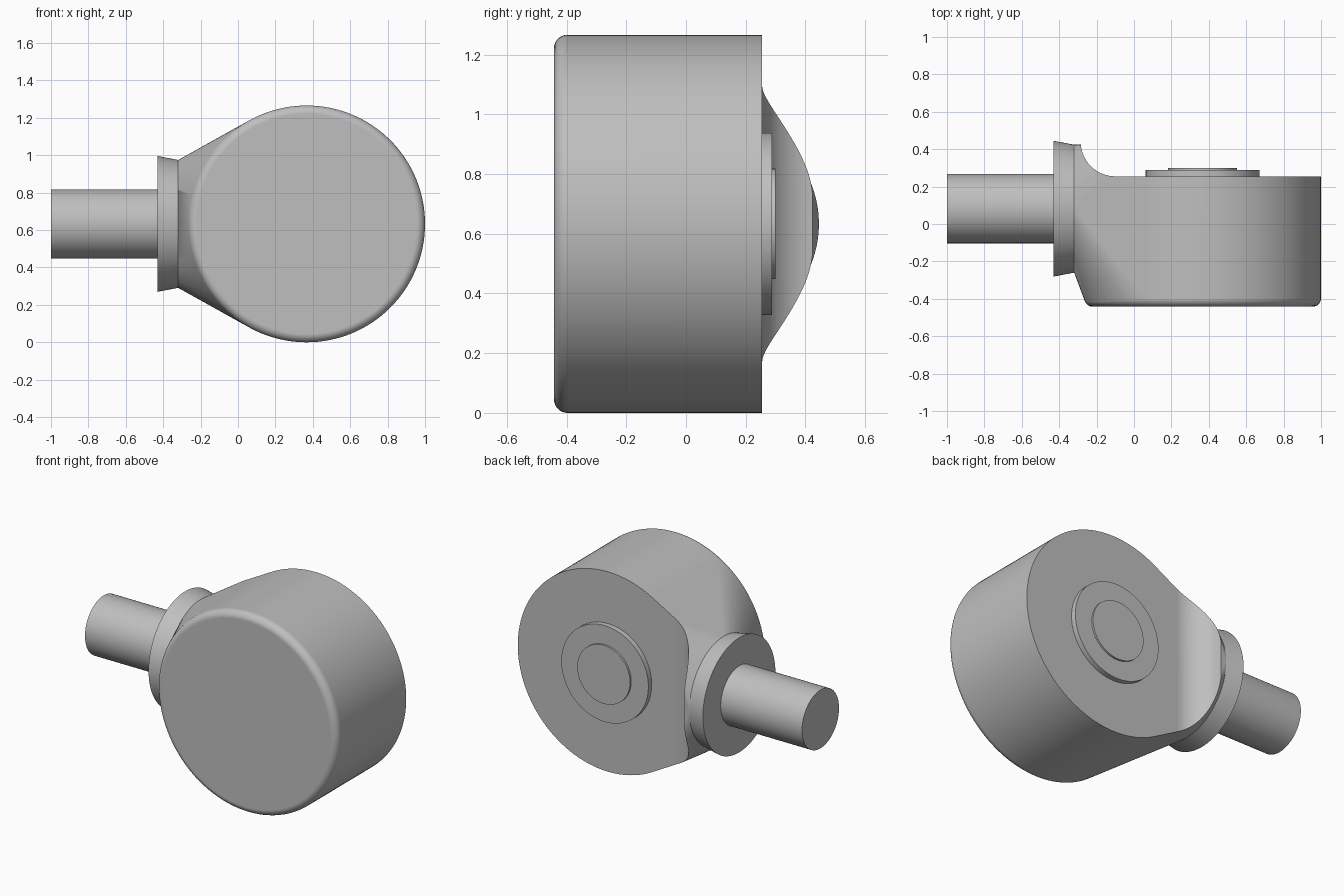
import bpy, bmesh
from math import sin, cos, pi, radians
from mathutils import Matrix, Vector

cube = bpy.data.objects.get("Cube")
if cube:
    bpy.data.objects.remove(cube, do_unlink=True)

grey = bpy.data.materials.new("plain grey")
grey.use_nodes = True
colour = (0.52, 0.52, 0.52, 1)
grey.diffuse_color = colour
grey.node_tree.nodes["Principled BSDF"].inputs["Base Color"].default_value = colour

HEAD_X, MID_Z, SHAFT_Y = 0.367, 0.633, 0.082
HEAD_R, NECK_R, BACK_Y, FRONT_Y = 0.633, 0.342, 0.255, -0.442
SIDES = 128


def make(name, bm):
    bmesh.ops.recalc_face_normals(bm, faces=bm.faces)
    mesh = bpy.data.meshes.new(name)
    bm.to_mesh(mesh)
    bm.free()
    mesh.materials.append(grey)
    ob = bpy.data.objects.new(name, mesh)
    bpy.context.collection.objects.link(ob)
    return ob


def activate(ob):
    bpy.ops.object.select_all(action='DESELECT')
    ob.select_set(True)
    bpy.context.view_layer.objects.active = ob


def smooth(ob):
    activate(ob)
    bpy.ops.object.shade_smooth_by_angle(angle=radians(25))
    mod = ob.modifiers.new("even shading", 'WEIGHTED_NORMAL')
    mod.keep_sharp = True


def rod(name, start, end, r_start, r_end):
    """Round solid between two points."""
    a, b = Vector(start), Vector(end)
    turn = (b - a).to_track_quat('Z', 'Y').to_matrix().to_4x4()
    bm = bmesh.new()
    bmesh.ops.create_cone(bm, cap_ends=True, segments=SIDES, radius1=r_start,
                          radius2=r_end, depth=(b - a).length,
                          matrix=Matrix.Translation((a + b) / 2) @ turn)
    ob = make(name, bm)
    smooth(ob)
    return ob


# Head and tapering neck: a hull around the round head and the neck ring
bm = bmesh.new()
edge = 0.045
rings = [(HEAD_R, SHAFT_Y + NECK_R)]
for i in range(9):
    t = i / 8 * pi / 2
    rings.append((HEAD_R - edge + edge * cos(t), FRONT_Y + edge - edge * sin(t)))
for i in range(SIDES):
    c, s = cos(2 * pi * i / SIDES), sin(2 * pi * i / SIDES)
    for r, y in rings:
        bm.verts.new((HEAD_X + r * c, y, MID_Z + r * s))
    bm.verts.new((-0.32, SHAFT_Y + NECK_R * c, MID_Z + NECK_R * s))
hull = bmesh.ops.convex_hull(bm, input=bm.verts[:])
spare = [v for v in set(hull["geom_interior"] + hull["geom_unused"])
         if isinstance(v, bmesh.types.BMVert)]
bmesh.ops.delete(bm, geom=spare, context='VERTS')
bmesh.ops.dissolve_limit(bm, angle_limit=radians(0.3), verts=bm.verts, edges=bm.edges)
head = make("head_and_neck", bm)

# Cutter that flattens the back and leaves a hollow fillet at the neck
bm = bmesh.new()
fillet = 0.185
outline = [(1.2, BACK_Y), (1.2, 0.7), (-0.285, 0.7)]
for i in range(25):
    t = pi + i / 24 * pi / 2
    outline.append((-0.285 + fillet + fillet * cos(t), BACK_Y + fillet + fillet * sin(t)))
face = bm.faces.new([bm.verts.new((x, y, -0.2)) for x, y in outline])
out = bmesh.ops.extrude_face_region(bm, geom=[face])
bmesh.ops.translate(bm, vec=(0, 0, 1.7),
                    verts=[v for v in out["geom"] if isinstance(v, bmesh.types.BMVert)])
cutter = make("back_cutter", bm)
cutter.hide_render = True
cut = head.modifiers.new("back cut", 'BOOLEAN')
cut.operation, cut.solver, cut.object = 'DIFFERENCE', 'EXACT', cutter
activate(head)
bpy.ops.object.modifier_apply(modifier=cut.name)
bpy.data.objects.remove(cutter, do_unlink=True)
smooth(head)

# Flange and shaft along x
rod("flange", (-0.43, SHAFT_Y, MID_Z), (-0.32, SHAFT_Y, MID_Z), 0.363, NECK_R)
rod("shaft", (-1, SHAFT_Y, MID_Z), (-0.42, SHAFT_Y, MID_Z), 0.185, 0.185)

# Stepped round bosses on the back
for name, r, y in (("outer_boss", 0.305, 0.288), ("inner_boss", 0.185, 0.3)):
    rod(name, (HEAD_X, BACK_Y - 0.02, MID_Z), (HEAD_X, y, MID_Z), r, r)
